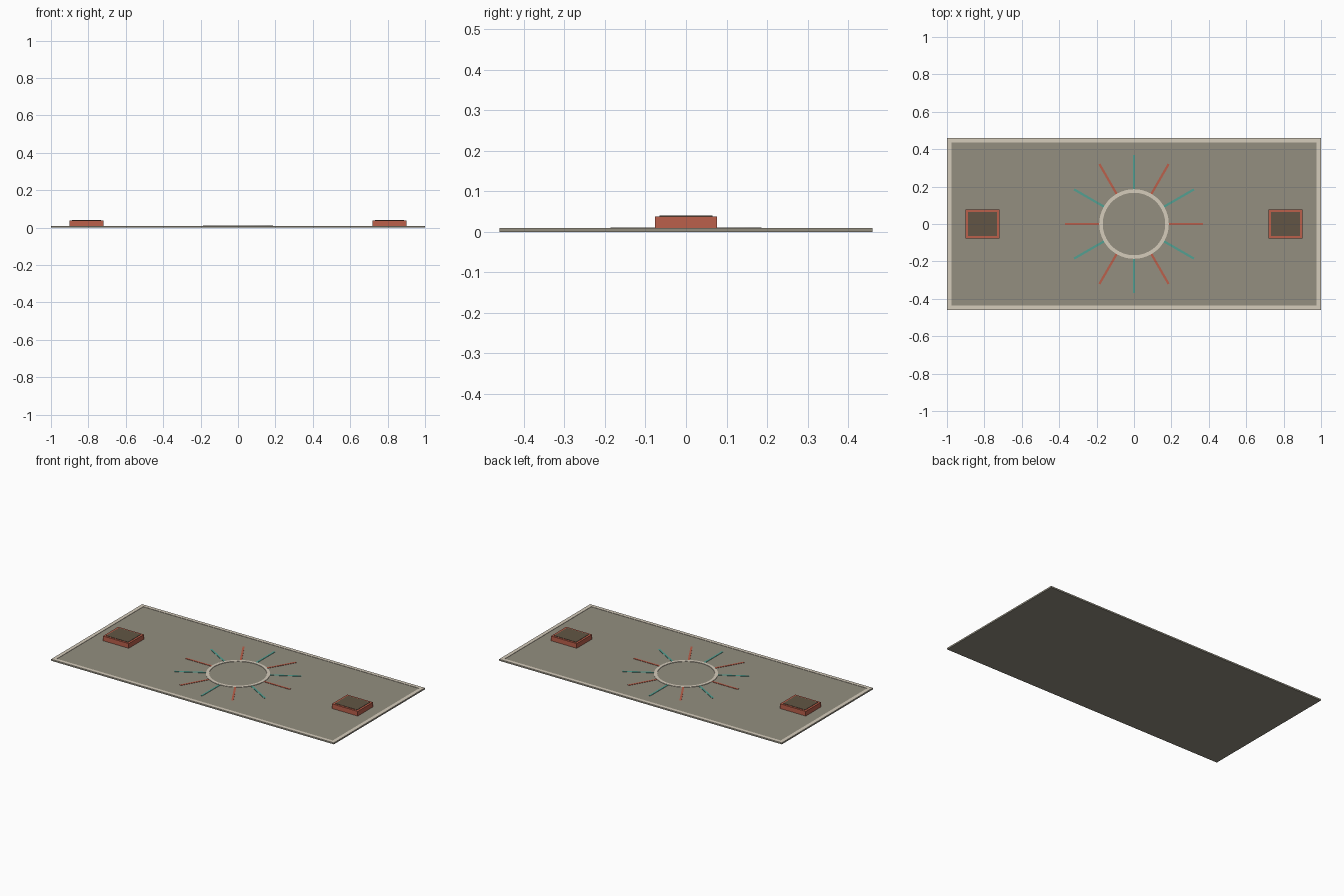
import bpy, bmesh
from math import cos, sin, pi, radians

if "Cube" in bpy.data.objects:
    bpy.data.objects.remove(bpy.data.objects["Cube"])


def material(name, rgb):
    m = bpy.data.materials.new(name)
    m.diffuse_color = (*[(c / 255) ** 2.2 for c in rgb], 1)
    m.use_nodes = True
    m.node_tree.nodes["Principled BSDF"].inputs["Base Color"].default_value = m.diffuse_color
    return m


STONE = material("stone", (146, 141, 127))
CREAM = material("cream", (212, 203, 186))
RED = material("red", (186, 96, 76))
TEAL = material("teal", (84, 158, 144))
DARK = material("dark", (98, 86, 70))


def finish(bm, name, mat):
    bmesh.ops.recalc_face_normals(bm, faces=bm.faces)
    me = bpy.data.meshes.new(name)
    bm.to_mesh(me)
    bm.free()
    ob = bpy.data.objects.new(name, me)
    bpy.context.collection.objects.link(ob)
    me.materials.append(mat)
    return ob


def box(name, x, y, z, mat, angle=0):
    bm = bmesh.new()
    bmesh.ops.create_cube(bm, size=1)
    for v in bm.verts:
        v.co = [a + (t + 0.5) * (b - a) for t, (a, b) in zip(v.co, (x, y, z))]
    ob = finish(bm, name, mat)
    ob.rotation_euler.z = angle
    return ob


def frame(name, outer, inner, z0, z1, mat):
    # closed band between two matching outlines
    bm = bmesh.new()
    loops = [[bm.verts.new((px, py, z)) for px, py in pts]
             for pts, z in ((outer, z0), (outer, z1), (inner, z1), (inner, z0))]
    n = len(outer)
    for k in range(4):
        a, b = loops[k], loops[(k + 1) % 4]
        for i in range(n):
            j = (i + 1) % n
            bm.faces.new((a[i], a[j], b[j], b[i]))
    return finish(bm, name, mat)


def rect(hx, hy, cx=0):
    return [(cx - hx, -hy), (cx + hx, -hy), (cx + hx, hy), (cx - hx, hy)]


def circle(r, n=64):
    return [(r * cos(2 * pi * i / n), r * sin(2 * pi * i / n)) for i in range(n)]


# Base slab with pale border
box("base_slab", (-1, 1), (-0.46, 0.46), (0, 0.008), STONE)
frame("border_trim", rect(1, 0.46), rect(0.976, 0.437), 0.008, 0.01, CREAM)

# Central ring and radiating rays
frame("centre_ring", circle(0.186), circle(0.167), 0.008, 0.0105, CREAM)
for i in range(12):
    box(f"ray_{i + 1}", (0.185, 0.37), (-0.006, 0.006), (0.008, 0.01),
        TEAL if i % 2 else RED, radians(30 * i))

# Raised block with dark top panel at each end
for side, s in (("left", -1), ("right", 1)):
    cx = 0.81 * s
    box(f"{side}_block", (cx - 0.091, cx + 0.091), (-0.077, 0.077), (0.008, 0.038), RED)
    box(f"{side}_block_panel", (cx - 0.078, cx + 0.078), (-0.065, 0.065), (0.038, 0.04), DARK)
